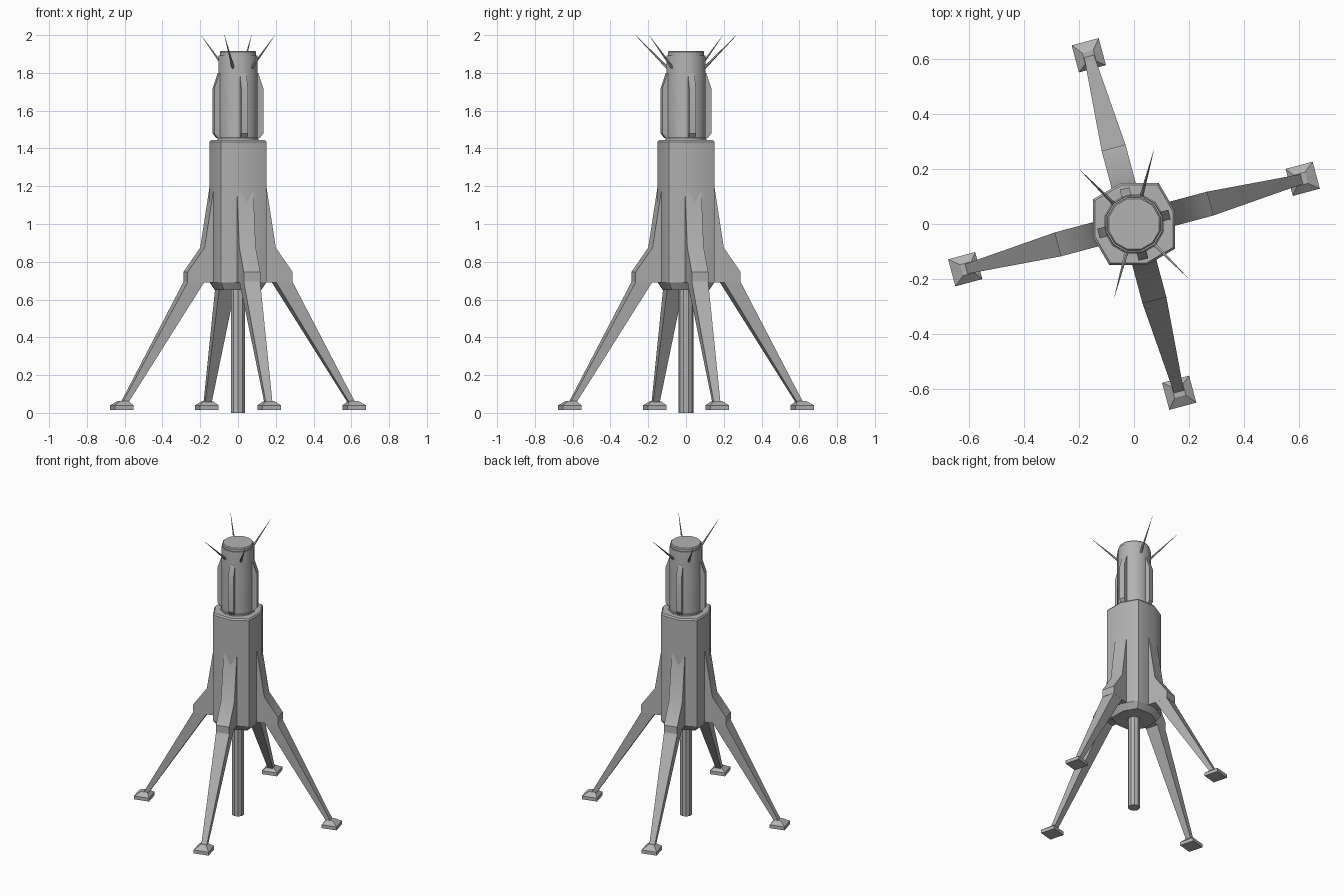
import bpy, bmesh, math
from mathutils import Matrix, Vector

cube = bpy.data.objects.get("Cube")
if cube:
    bpy.data.objects.remove(cube)

grey = bpy.data.materials.new("plain grey")
grey.use_nodes = True
colour = (0.45, 0.45, 0.45, 1)
grey.diffuse_color = colour
grey.node_tree.nodes["Principled BSDF"].inputs["Base Color"].default_value = colour


def finish(name, bm, angle=0.0):
    """Turn a bmesh into a named object, spun about z."""
    bmesh.ops.recalc_face_normals(bm, faces=bm.faces)
    bm.transform(Matrix.Rotation(math.radians(angle), 4, "Z"))
    mesh = bpy.data.meshes.new(name)
    bm.to_mesh(mesh)
    bm.free()
    mesh.materials.append(grey)
    obj = bpy.data.objects.new(name, mesh)
    bpy.context.collection.objects.link(obj)
    bpy.ops.object.select_all(action="DESELECT")
    obj.select_set(True)
    bpy.context.view_layer.objects.active = obj
    bpy.ops.object.shade_smooth_by_angle(angle=math.radians(32))
    return obj


def loft(bm, rings):
    """Skin a stack of equal-sized rings and cap both ends."""
    loops = [[bm.verts.new(p) for p in ring] for ring in rings]
    n = len(loops[0])
    for a, b in zip(loops, loops[1:]):
        for i in range(n):
            j = (i + 1) % n
            bm.faces.new((a[i], a[j], b[j], b[i]))
    bm.faces.new(loops[0])
    bm.faces.new(loops[-1])


def scaled_stack(outline, levels):
    return [[(x * s, y * s, z) for x, y in outline] for s, z in levels]


def circle(n):
    return [(math.cos(math.tau * (i + 0.5) / n), math.sin(math.tau * (i + 0.5) / n))
            for i in range(n)]


def turned(name, sides, levels):
    bm = bmesh.new()
    loft(bm, scaled_stack(circle(sides), levels))
    return finish(name, bm)


def side_plate(bm, profile, width):
    """Extrude an (r, z) profile sideways."""
    loft(bm, [[(r, y, z) for r, z in profile] for y in (-width / 2, width / 2)])


def square(r, half, z):
    return [(r - half, -half, z), (r + half, -half, z),
            (r + half, half, z), (r - half, half, z)]


# Main body: square with four skewed corner cuts
outline = []
for k in range(4):
    turn = Matrix.Rotation(k * math.pi / 2, 2)
    outline += [turn @ Vector((0.15, 0.047)), turn @ Vector((0.09, 0.15))]
bm = bmesh.new()
loft(bm, scaled_stack(outline, [(0.82, 0.65), (1, 0.69), (1, 1.435), (0.95, 1.445)]))
finish("main_body", bm)

# Upper tower, its collar and cap, and the centre pipe
turned("tower_collar", 12, [(0.1, 1.43), (0.112, 1.445), (0.112, 1.455), (0.104, 1.46)])
turned("upper_tower", 12, [(0.108, 1.45), (0.108, 1.87), (0.106, 1.893)])
turned("tower_cap", 12, [(0.1, 1.88), (0.1, 1.91), (0.095, 1.916)])
turned("centre_pipe", 10, [(0.039, 0), (0.039, 0.67)])

hip = [(0.1, 1.19), (0.145, 1.19), (0.195, 0.875), (0.288, 0.745),
       (0.288, 0.695), (0.275, 0.69), (0.1, 0.69)]
pod = [(0.09, 1.8), (0.106, 1.8), (0.134, 1.72), (0.134, 1.48),
       (0.115, 1.455), (0.09, 1.455)]

for k in range(4):
    angle = 15 + 90 * k

    # Hip bracket fixed to the body
    bm = bmesh.new()
    side_plate(bm, hip, 0.09)
    finish(f"leg_hip_{k + 1}", bm, angle)

    # Tapering strut
    bm = bmesh.new()
    rings = []
    for inner, outer, half, z in ((0.195, 0.286, 0.045, 0.695), (0.605, 0.638, 0.018, 0.055)):
        rings.append([(inner, -half, z), (outer, -half, z), (outer, half, z), (inner, half, z)])
    loft(bm, rings)
    finish(f"leg_strut_{k + 1}", bm, angle)

    # Foot pad with sloped top
    bm = bmesh.new()
    loft(bm, [square(0.637, 0.051, 0.016), square(0.637, 0.051, 0.04),
              square(0.63, 0.021, 0.064)])
    finish(f"foot_pad_{k + 1}", bm, angle)

    # Pod on the tower side
    bm = bmesh.new()
    side_plate(bm, pod, 0.036)
    finish(f"side_pod_{k + 1}", bm, angle)

# Antenna spikes
for k, angle in enumerate((75, 135, 255, 315)):
    base, tip = Vector((0.1, 0, 1.825)), Vector((0.277, 0, 2.0))
    axis = tip - base
    bm = bmesh.new()
    bmesh.ops.create_cone(bm, cap_ends=True, segments=6, radius1=0.008, radius2=0.0005,
                          depth=axis.length)
    bm.transform(Matrix.Translation((base + tip) / 2)
                 @ axis.to_track_quat("Z", "Y").to_matrix().to_4x4())
    finish(f"antenna_{k + 1}", bm, angle)
